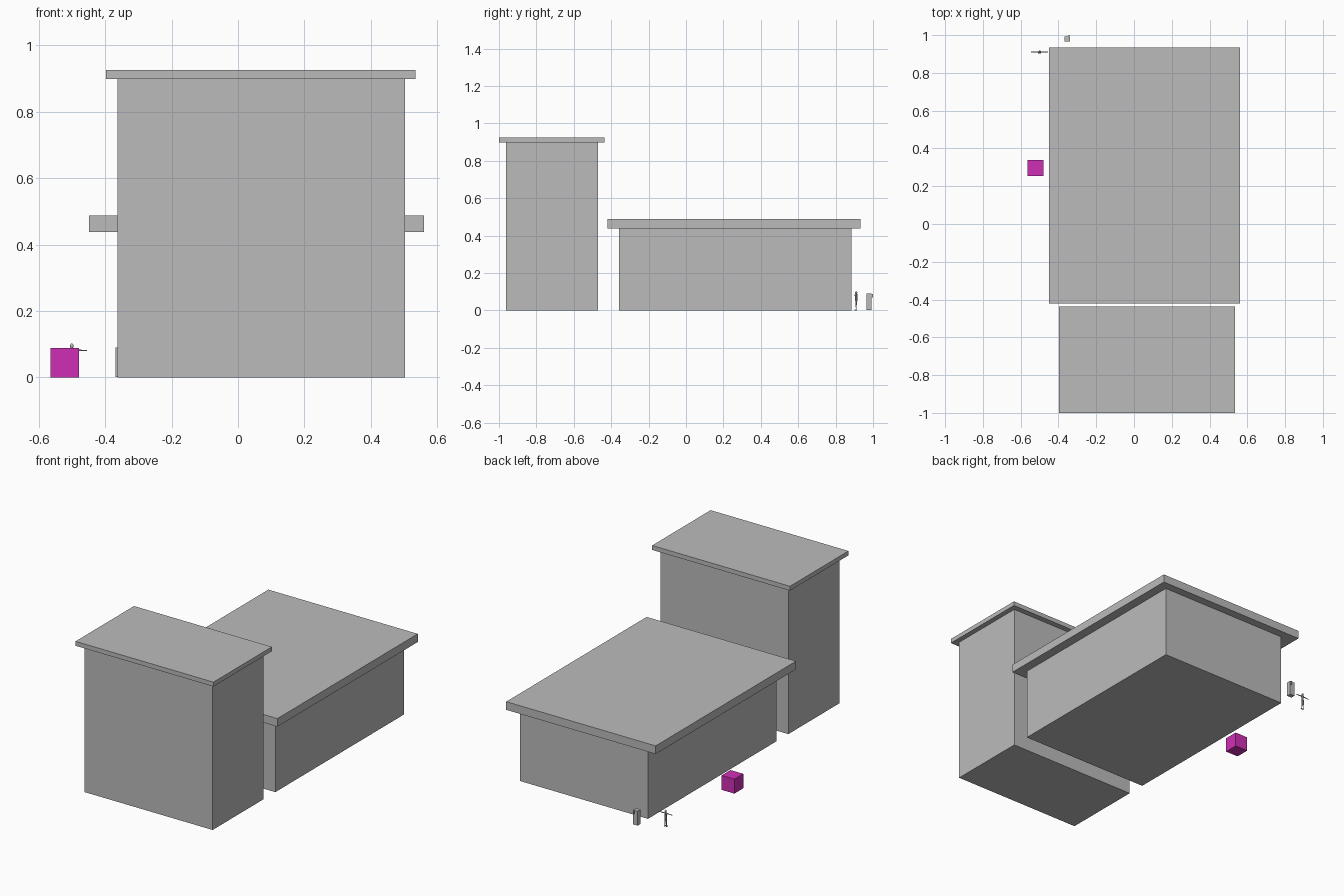
import bpy, bmesh, math
from mathutils import Vector, Matrix

if "Cube" in bpy.data.objects:
    bpy.data.objects.remove(bpy.data.objects["Cube"])


def material(name, rgb):
    m = bpy.data.materials.new(name)
    m.diffuse_color = (*rgb, 1)
    m.use_nodes = True
    m.node_tree.nodes["Principled BSDF"].inputs["Base Color"].default_value = m.diffuse_color
    return m


GREY = material("concrete grey", (0.5, 0.5, 0.5))
PINK = material("magenta", (0.62, 0.028, 0.46))


def finish(name, bm, mat, smooth=False):
    mesh = bpy.data.meshes.new(name)
    bm.to_mesh(mesh)
    bm.free()
    mesh.materials.append(mat)
    for p in mesh.polygons:
        p.use_smooth = smooth
    ob = bpy.data.objects.new(name, mesh)
    bpy.context.collection.objects.link(ob)
    return ob


def box(name, x, y, z, mat=GREY):
    """Box from (min, max) ranges on each axis."""
    bm = bmesh.new()
    size = [r[1] - r[0] for r in (x, y, z)]
    mid = [(r[0] + r[1]) / 2 for r in (x, y, z)]
    bmesh.ops.create_cube(bm, size=1, matrix=Matrix.Translation(mid) @ Matrix.Diagonal((*size, 1)))
    return finish(name, bm, mat)


def limb(name, a, b, r1, r2):
    """Tapered round limb between two points."""
    a, b = Vector(a), Vector(b)
    d = b - a
    rot = d.to_track_quat('Z', 'Y').to_matrix().to_4x4()
    bm = bmesh.new()
    bmesh.ops.create_cone(bm, cap_ends=True, segments=10, radius1=r1, radius2=r2, depth=d.length,
                          matrix=Matrix.Translation((a + b) / 2) @ rot)
    return finish(name, bm, GREY)


def ball(name, c, scale):
    bm = bmesh.new()
    bmesh.ops.create_uvsphere(bm, u_segments=12, v_segments=8, radius=1,
                              matrix=Matrix.Translation(c) @ Matrix.Diagonal((*scale, 1)))
    return finish(name, bm, GREY, True)


# Tall front building
box("tower_walls", (-0.362, 0.503), (-0.963, -0.47), (0, 0.898))
box("tower_roof", (-0.397, 0.534), (-1.0, -0.436), (0.898, 0.925))

# Low rear building
box("hall_walls", (-0.362, 0.503), (-0.358, 0.884), (0, 0.438))
box("hall_roof", (-0.449, 0.56), (-0.42, 0.934), (0.438, 0.488))

# Coloured crate
box("crate", (-0.564, -0.478), (0.253, 0.339), (0, 0.088), PINK)

# Small door slab with a handle
box("cabinet", (-0.369, -0.338), (0.966, 0.993), (0.002, 0.09))
box("cabinet_handle", (-0.346, -0.341), (0.993, 1.0), (0.068, 0.088))

# Standing figure with arms spread
X, Y = -0.5, 0.91
ball("figure_head", (X, Y, 0.095), (0.0055, 0.006, 0.0075))
limb("figure_neck", (X, Y, 0.083), (X, Y, 0.09), 0.003, 0.003)
limb("figure_chest", (X, Y, 0.066), (X, Y, 0.084), 0.0065, 0.0085)
limb("figure_hips", (X, Y, 0.05), (X, Y, 0.066), 0.0075, 0.0065)
for side, s in (("left", -1), ("right", 1)):
    limb(side + "_arm", (X + s * 0.006, Y, 0.082), (X + s * 0.036, Y, 0.081), 0.003, 0.002)
    box(side + "_hand", sorted((X + s * 0.036, X + s * 0.046)), (Y - 0.002, Y + 0.002), (0.08, 0.082))
    limb(side + "_thigh", (X + s * 0.004, Y, 0.053), (X + s * 0.005, Y, 0.028), 0.0045, 0.003)
    limb(side + "_shin", (X + s * 0.005, Y, 0.028), (X + s * 0.006, Y, 0.003), 0.003, 0.002)
    box(side + "_foot", (X + s * 0.006 - 0.0025, X + s * 0.006 + 0.0025), (Y - 0.008, Y + 0.003), (0, 0.004))
